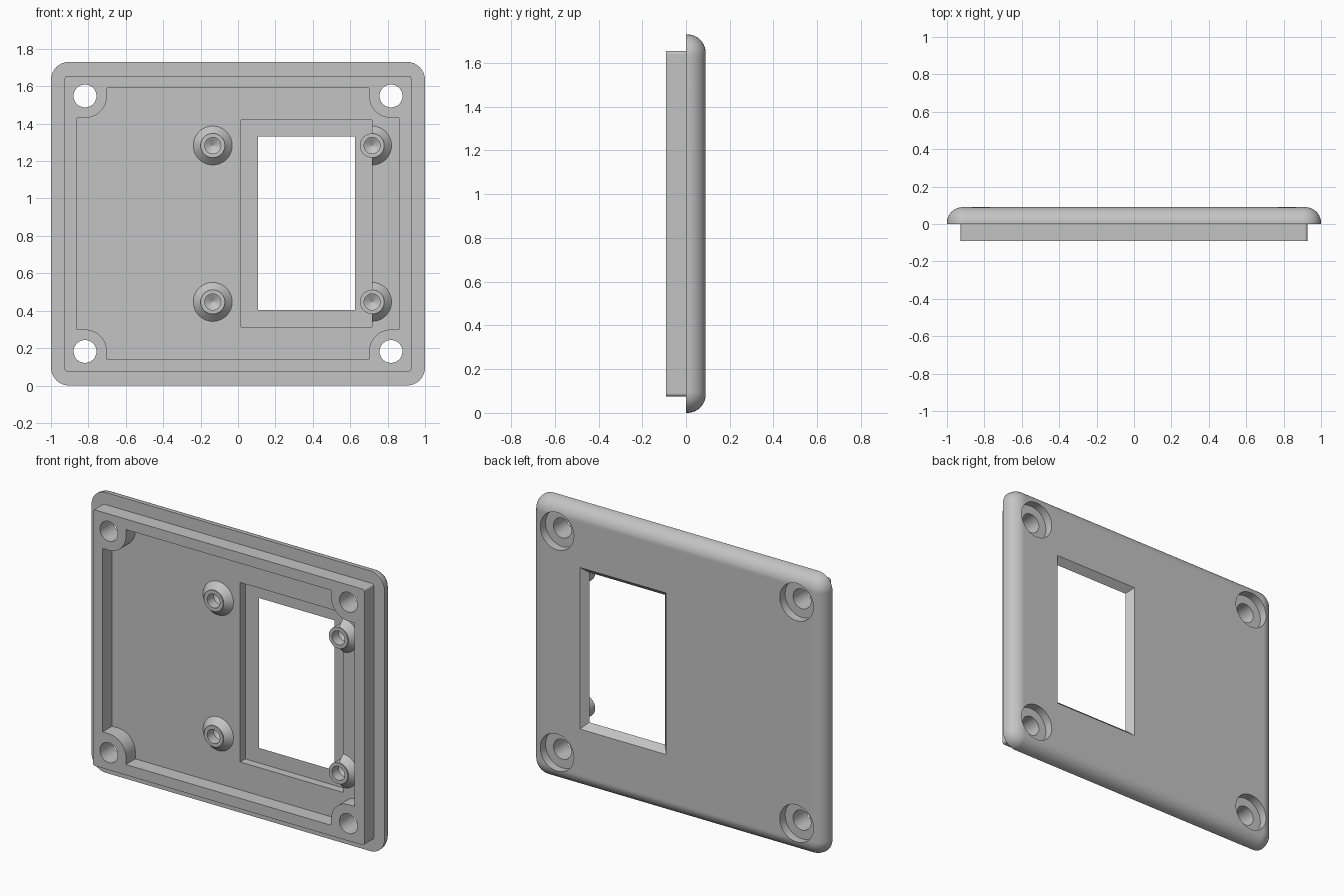
import bpy
import bmesh
from math import sin, cos, pi, radians

if "Cube" in bpy.data.objects:
    bpy.data.objects.remove(bpy.data.objects["Cube"], do_unlink=True)

MID = 0.865          # height of the plate centre
THICK = 0.09         # plate thickness
RIM = -0.092         # front of the raised rim

grey = bpy.data.materials.new("plain_grey")
grey.use_nodes = True
colour = (0.55, 0.55, 0.55, 1)
grey.diffuse_color = colour
grey.node_tree.nodes["Principled BSDF"].inputs["Base Color"].default_value = colour


def arc(cx, cz, r, start, end, n):
    return [(cx + r * cos(start + (end - start) * i / n),
             cz + r * sin(start + (end - start) * i / n)) for i in range(n + 1)]


def circle(cx, cz, r, n=48):
    return arc(cx, cz, r, 0, 2 * pi, n)[:-1]


def rounded_rect(hx, hz, r, n=8):
    pts = []
    for k, (sx, sz) in enumerate([(1, 1), (-1, 1), (-1, -1), (1, -1)]):
        pts += arc(sx * (hx - r), MID + sz * (hz - r), r, k * pi / 2, (k + 1) * pi / 2, n)
    return pts


def box_outline(x0, x1, z0, z1, grow=0.0):
    return [(x0 - grow, z0 - grow), (x1 + grow, z0 - grow),
            (x1 + grow, z1 + grow), (x0 - grow, z1 + grow)]


def loft(name, layers):
    """Skin a list of (y, outline) layers into a closed solid."""
    bm = bmesh.new()
    rings = [[bm.verts.new((x, y, z)) for x, z in pts] for y, pts in layers]
    n = len(rings[0])
    for a, b in zip(rings, rings[1:]):
        for i in range(n):
            j = (i + 1) % n
            bm.faces.new((a[i], a[j], b[j], b[i]))
    bm.faces.new(rings[0])
    bm.faces.new(rings[-1])
    bmesh.ops.recalc_face_normals(bm, faces=bm.faces)
    mesh = bpy.data.meshes.new(name)
    bm.to_mesh(mesh)
    bm.free()
    mesh.materials.append(grey)
    ob = bpy.data.objects.new(name, mesh)
    bpy.context.collection.objects.link(ob)
    return ob


def turned(name, cx, cz, profile):
    return loft(name, [(y, circle(cx, cz, r)) for y, r in profile])


def activate(ob):
    bpy.ops.object.select_all(action='DESELECT')
    ob.select_set(True)
    bpy.context.view_layer.objects.active = ob


def combine(body, tool, operation):
    activate(body)
    mod = body.modifiers.new("bool", 'BOOLEAN')
    mod.operation = operation
    mod.solver = 'EXACT'
    mod.object = tool
    bpy.ops.object.modifier_apply(modifier=mod.name)
    bpy.data.objects.remove(tool, do_unlink=True)


# Plate with a rounded back edge
EDGE = 0.084
layers = [(0, rounded_rect(1, MID, 0.096))]
for i in range(11):
    t = pi / 2 * i / 10
    inset = EDGE * (1 - cos(t))
    layers.append((THICK - EDGE + EDGE * sin(t),
                   rounded_rect(1 - inset, MID - inset, 0.096 - inset)))
plate = loft("cover_plate", layers)

# Raised rim, hollowed around the corner bosses
rim_outline = rounded_rect(0.927, 0.79, 0.015, 4)
rim = loft("rim", [(RIM, rim_outline), (0.02, rim_outline)])
HX, HZ, BX, BZ, BR = 0.86, 0.725, 0.818, 0.683, 0.117
cavity = []
for k, (sx, sz) in enumerate([(1, 1), (-1, 1), (-1, -1), (1, -1)]):
    side = (sx * HX, MID + sz * (BZ - BR))
    cap = (sx * (BX - BR), MID + sz * HZ)
    bend = arc(sx * BX, MID + sz * BZ, BR, pi * 1.5, pi, 12)
    if sx < 0:
        bend = arc(sx * BX, MID + sz * BZ, BR, -pi / 2, 0, 12)
    if sz < 0:
        bend = [(x, 2 * (MID - BZ) - z) for x, z in bend]
    corner = [side] + bend + [cap]
    cavity += corner if k % 2 == 0 else corner[::-1]
combine(rim, loft("cavity", [(-0.2, cavity), (0.05, cavity)]), 'DIFFERENCE')
combine(plate, rim, 'UNION')

# Flared feet of the standoffs
posts = [(x, MID + s * 0.418) for x in (-0.135, 0.717) for s in (1, -1)]
for x, z in posts:
    combine(plate, turned("foot", x, z, [(0.01, 0.114), (-0.042, 0.062)]), 'UNION')

# Recess around the window
recess = box_outline(0.015, 0.717, 0.312, 1.42)
combine(plate, loft("recess", [(-0.07, recess), (0.05, recess)]), 'DIFFERENCE')

# Standoff posts with blind, pointed holes
for x, z in posts:
    combine(plate, turned("post", x, z, [(-0.046, 0.065), (0.065, 0.065)]), 'UNION')
    combine(plate, turned("pilot", x, z, [(-0.1, 0.043), (0.015, 0.043), (0.04, 0.001)]),
            'DIFFERENCE')

# Window, flared toward the back
win = (0.108, 0.625, 0.405, 1.33)
combine(plate, loft("window", [(-0.03, box_outline(*win)), (0.05, box_outline(*win)),
                               (0.1, box_outline(*win, grow=0.045))]), 'DIFFERENCE')

# Counterbored screw holes in the corners
for sx in (-1, 1):
    for sz in (-1, 1):
        hole = [(-0.2, 0.061), (0.037, 0.061), (0.037, 0.115), (0.2, 0.115)]
        combine(plate, turned("screw_hole", sx * BX, MID + sz * BZ, hole), 'DIFFERENCE')

# Smooth curved faces, keep machined edges crisp
activate(plate)
bpy.ops.object.shade_smooth_by_angle(angle=radians(25))
weighted = plate.modifiers.new("weighted_normals", 'WEIGHTED_NORMAL')
weighted.keep_sharp = True
